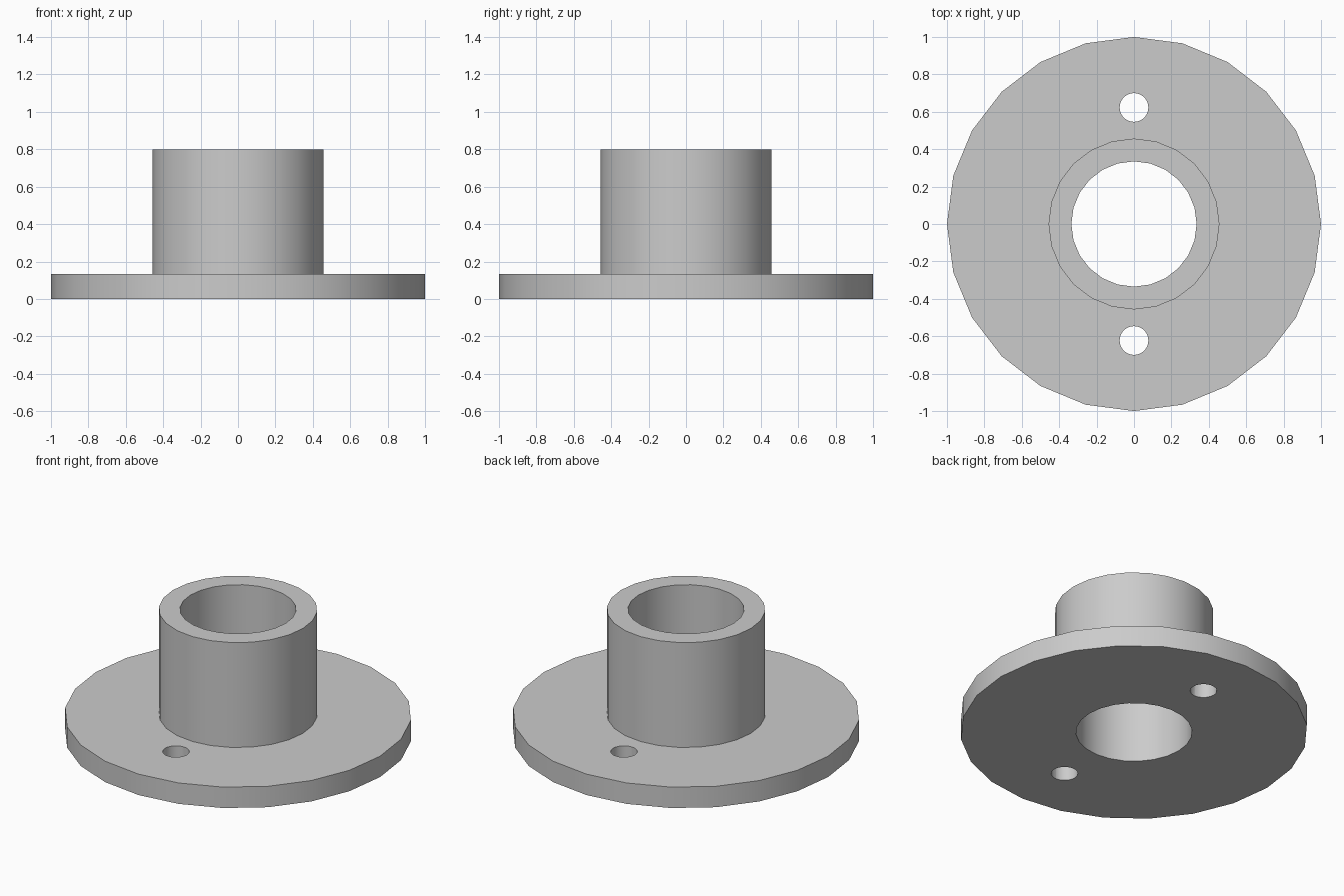
import bpy
import bmesh
import math
from mathutils import Matrix

cube = bpy.data.objects.get("Cube")
if cube:
    bpy.data.objects.remove(cube, do_unlink=True)

SIDES = 24
FLANGE_R, TUBE_R, BORE_R = 1.0, 0.457, 0.335
FLANGE_H, TOTAL_H = 0.133, 0.8
HOLE_R, HOLE_Y = 0.077, 0.623

grey = bpy.data.materials.new("plain grey")
grey.use_nodes = True
colour = (0.6, 0.6, 0.6, 1)
grey.diffuse_color = colour
grey.node_tree.nodes["Principled BSDF"].inputs["Base Color"].default_value = colour


def add_object(name, bm):
    bmesh.ops.recalc_face_normals(bm, faces=bm.faces)
    mesh = bpy.data.meshes.new(name)
    bm.to_mesh(mesh)
    bm.free()
    mesh.materials.append(grey)
    obj = bpy.data.objects.new(name, mesh)
    bpy.context.collection.objects.link(obj)
    return obj


# Flange and hollow collar, turned from one closed profile
profile = [(BORE_R, 0), (FLANGE_R, 0), (FLANGE_R, FLANGE_H),
           (TUBE_R, FLANGE_H), (TUBE_R, TOTAL_H), (BORE_R, TOTAL_H)]
bm = bmesh.new()
verts = [bm.verts.new((r, 0, z)) for r, z in profile]
edges = [bm.edges.new((v, verts[i - 1])) for i, v in enumerate(verts)]
bmesh.ops.spin(bm, geom=verts + edges, cent=(0, 0, 0), axis=(0, 0, 1),
               angle=math.tau, steps=SIDES, use_duplicate=False)
bmesh.ops.remove_doubles(bm, verts=bm.verts, dist=0.0001)
body = add_object("flanged_collar", bm)

# Cutter for the two bolt holes
bm = bmesh.new()
for side in (-1, 1):
    bmesh.ops.create_cone(bm, cap_ends=True, segments=SIDES,
                          radius1=HOLE_R, radius2=HOLE_R, depth=FLANGE_H * 3,
                          matrix=Matrix.Translation((0, side * HOLE_Y, FLANGE_H / 2)))
cutter = add_object("bolt_hole_cutter", bm)

cut = body.modifiers.new("bolt_holes", 'BOOLEAN')
cut.operation = 'DIFFERENCE'
cut.solver = 'EXACT'
cut.object = cutter

# Bake the holes, then smooth the round walls
bpy.ops.object.select_all(action='DESELECT')
bpy.context.view_layer.objects.active = body
body.select_set(True)
bpy.ops.object.modifier_apply(modifier=cut.name)
bpy.data.objects.remove(cutter, do_unlink=True)
bpy.ops.object.shade_smooth_by_angle(angle=math.radians(30))
